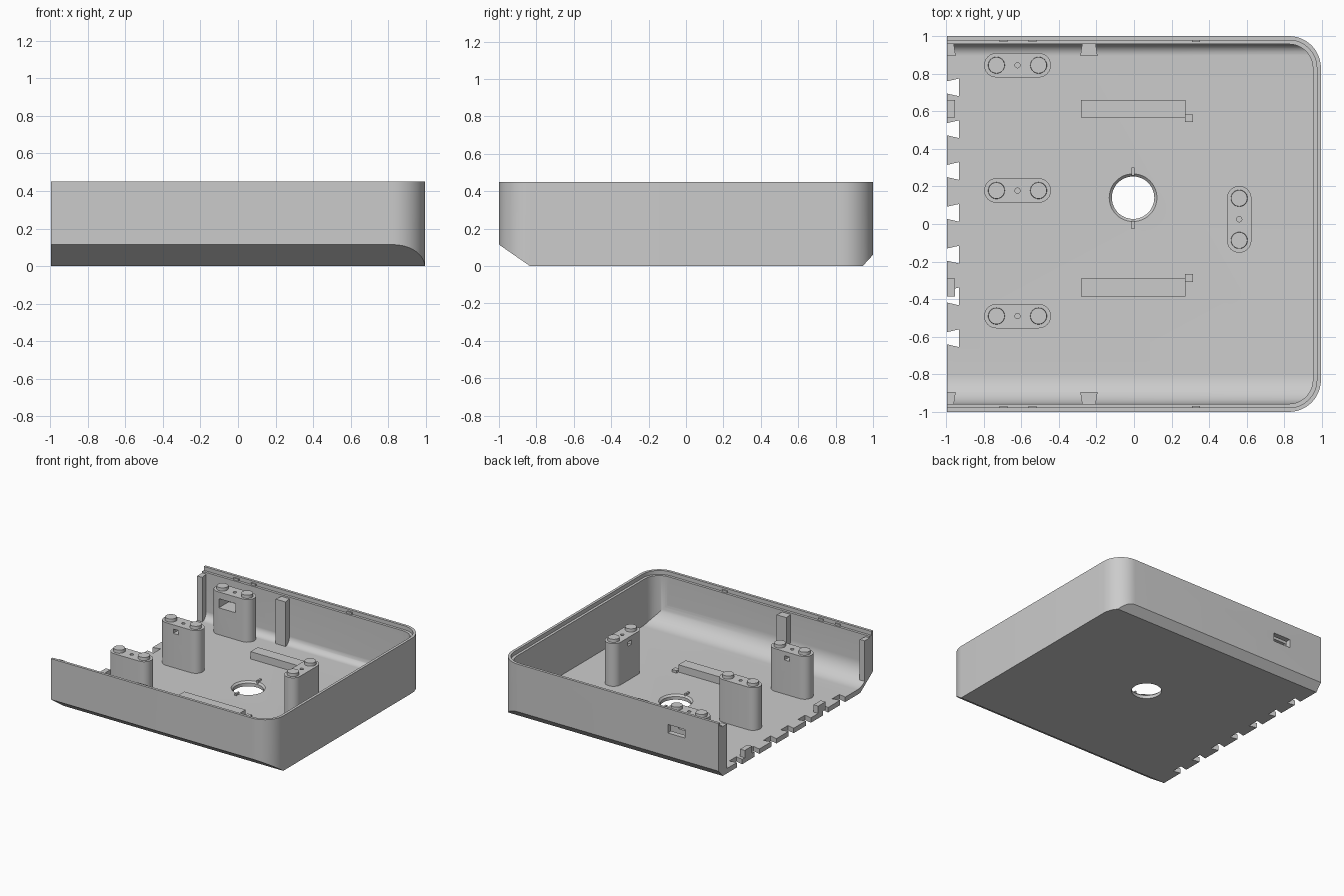
import bpy, bmesh, math
from mathutils import Vector

if "Cube" in bpy.data.objects:
    bpy.data.objects.remove(bpy.data.objects["Cube"], do_unlink=True)

grey = bpy.data.materials.new("light grey plastic")
grey.use_nodes = True
grey.diffuse_color = (0.6, 0.6, 0.6, 1)
grey.node_tree.nodes["Principled BSDF"].inputs["Base Color"].default_value = (0.6, 0.6, 0.6, 1)

HX, TOP, FLOOR, WALL, LEDGE = 0.995, 0.45, 0.04, 0.043, 0.418


def add_object(name, bm):
    bmesh.ops.recalc_face_normals(bm, faces=bm.faces)
    mesh = bpy.data.meshes.new(name)
    bm.to_mesh(mesh)
    bm.free()
    mesh.materials.append(grey)
    obj = bpy.data.objects.new(name, mesh)
    bpy.context.collection.objects.link(obj)
    return obj


def prism(name, points, lo, hi, axis="z"):
    """Extrude a 2D outline along z, or a (y, z) outline along x."""
    bm = bmesh.new()
    place = (lambda p: (p[0], p[1], lo)) if axis == "z" else (lambda p: (lo, p[0], p[1]))
    face = bm.faces.new([bm.verts.new(place(p)) for p in points])
    step = Vector((0, 0, hi - lo)) if axis == "z" else Vector((hi - lo, 0, 0))
    new = bmesh.ops.extrude_face_region(bm, geom=[face])["geom"]
    bmesh.ops.translate(bm, vec=step, verts=[v for v in new if isinstance(v, bmesh.types.BMVert)])
    return add_object(name, bm)


def box(name, x0, x1, y0, y1, z0, z1):
    return prism(name, [(x0, y0), (x1, y0), (x1, y1), (x0, y1)], z0, z1)


def cone(name, x, y, z0, z1, r0, r1, sides=48):
    bm = bmesh.new()
    bmesh.ops.create_cone(bm, cap_ends=True, segments=sides, radius1=r0, radius2=r1, depth=z1 - z0)
    bmesh.ops.translate(bm, vec=(x, y, (z0 + z1) / 2), verts=bm.verts)
    return add_object(name, bm)


def arc(cx, cy, r, start, end, n=12):
    steps = [math.radians(start + (end - start) * i / n) for i in range(n + 1)]
    return [(cx + r * math.cos(a), cy + r * math.sin(a)) for a in steps]


def combine(target, tool, operation="DIFFERENCE"):
    """Apply a boolean and discard the tool."""
    mod = target.modifiers.new("cut", "BOOLEAN")
    mod.object, mod.operation, mod.solver = tool, operation, "EXACT"
    bpy.context.view_layer.update()
    graph = bpy.context.evaluated_depsgraph_get()
    mesh = bpy.data.meshes.new_from_object(target.evaluated_get(graph))
    target.modifiers.clear()
    target.data = mesh
    bpy.data.objects.remove(tool, do_unlink=True)


def smooth(obj, angle=32):
    obj.data.shade_smooth()
    obj.data.set_sharp_from_angle(angle=math.radians(angle))


def plan(inset, x0):
    """Tray outline with two rounded corners on the +x side."""
    r, x, y = 0.17 - inset, HX - 0.17, 0.83
    return [(x0, -1 + inset)] + arc(x, -y, r, -90, 0) + arc(x, y, r, 0, 90) + [(x0, 1 - inset)]


# Outer tray body with unequal bottom chamfers
tray = prism("tray", plan(0, -HX), 0, TOP)
side_profile = [(-0.835, 0), (0.945, 0), (1.0, 0.06), (1.0, 0.5), (-1.0, 0.5), (-1.0, 0.115)]
# Margins keep the flat walls of both solids apart
side_profile = [(-0.835, 0), (0.945, 0), (1.055, 0.12), (1.055, 0.5), (-1.17, 0.5), (-1.17, 0.233)]
combine(tray, prism("chamfer_tool", [(y, z - 0.0001) for y, z in side_profile], -1.2, 1.2, "x"), "INTERSECT")

# Cavity with filleted floor edges, open on the -x end
cavity = prism("cavity_tool", plan(WALL, -1.1), 0.0, 0.6)
wall_y = 1 - WALL
fillets = arc(-wall_y + 0.16, FLOOR + 0.16, 0.16, 180, 270) + arc(wall_y - 0.06, FLOOR + 0.06, 0.06, 270, 360)
inner = [(-wall_y, 0.7)] + fillets + [(wall_y, 0.7)]
inner = [(y * 1.0002, z) for y, z in inner]
combine(cavity, prism("fillet_tool", inner, -1.2, 1.2, "x"), "INTERSECT")

# Dovetail wall ribs are left standing by removing them from the cavity
for side in (-1, 1):
    for x in (-0.24, -HX):
        rib = [(x - 0.033, side * 0.98), (x + 0.033, side * 0.98), (x + 0.046, side * 0.893), (x - 0.046, side * 0.893)]
        combine(cavity, prism("rib_tool", rib, -0.1, 0.405))
combine(tray, cavity)

# Stepped rim
combine(tray, prism("rim_tool", plan(0.022, -1.1), LEDGE, 0.6))

# Dovetail notches along the open edge
for i in range(7):
    y = 0.727 - 0.2225 * i
    notch = [(-1.05, y - 0.02), (-0.932, y - 0.047), (-0.932, y + 0.047), (-1.05, y + 0.02)]
    combine(tray, prism("notch_tool", notch, -0.1, 0.2))

# Floor hole with flared upper edge
combine(tray, cone("hole_tool", -0.005, 0.14, -0.1, 0.2, 0.113, 0.113))
combine(tray, cone("flare_tool", -0.005, 0.14, 0.025, 0.045, 0.112, 0.132))

# Slot through the back wall
combine(tray, box("slot_tool", -0.69, -0.535, 0.9, 1.1, 0.25, 0.32))
smooth(tray)


def pillar(name, x, y, upright, hole):
    """Stadium post with two top studs, a screw hole and a side opening."""
    outline = arc(0.113, 0, 0.065, -90, 90) + arc(-0.113, 0, 0.065, 90, 270)
    if upright:
        outline = [(-v, u) for u, v in outline]
    post = prism(name, [(x + u, y + v) for u, v in outline], FLOOR - 0.01, 0.39)
    combine(post, cone("screw_tool", x, y, 0.31, 0.5, 0.014, 0.014, 16))
    combine(post, box("opening_tool", *hole))
    smooth(post)
    for s in (-0.112, 0.112):
        dx, dy = (0, s) if upright else (s, 0)
        smooth(cone(name + "_stud", x + dx, y + dy, 0.38, 0.415, 0.045, 0.043, 32))


# Pillars
pillar("back_pillar", -0.62, 0.845, False, (-0.72, -0.57, 0.7, 1.0, 0.26, 0.335))
pillar("middle_pillar", -0.62, 0.178, False, (-0.665, -0.62, 0.05, 0.178, 0.32, 0.355))
pillar("front_pillar", -0.62, -0.49, False, (-0.64, -0.595, -0.49, -0.4, 0.32, 0.355))
pillar("side_pillar", 0.56, 0.025, True, (0.45, 0.56, 0.0, 0.045, 0.32, 0.355))

# Floor bars, corner knobs and edge clips
for label, y in (("back", 0.613), ("front", -0.338)):
    box(label + "_floor_bar", -0.283, 0.273, y - 0.047, y + 0.047, FLOOR - 0.01, 0.1)
    knob_y = y - 0.05 if label == "back" else y + 0.05
    box(label + "_knob", 0.272, 0.315, knob_y - 0.021, knob_y + 0.021, FLOOR - 0.01, 0.06)
    box(label + "_edge_clip", -HX, -0.953, y - 0.047, y + 0.047, 0.035, 0.1)

# Locating fins beside the floor hole
for label, y in (("back", 0.28), ("front", -0.005)):
    box(label + "_hole_fin", -0.012, 0.002, y - 0.022, y + 0.022, FLOOR - 0.01, 0.055)

# Snap bumps on the rim step
for side, label in ((-1, "front"), (1, "back")):
    for x in (-0.695, -0.54, 0.33):
        ys = sorted((side * 0.968, side * 0.985))
        box(label + "_snap_bump", x - 0.022, x + 0.022, *ys, LEDGE - 0.005, 0.435)
